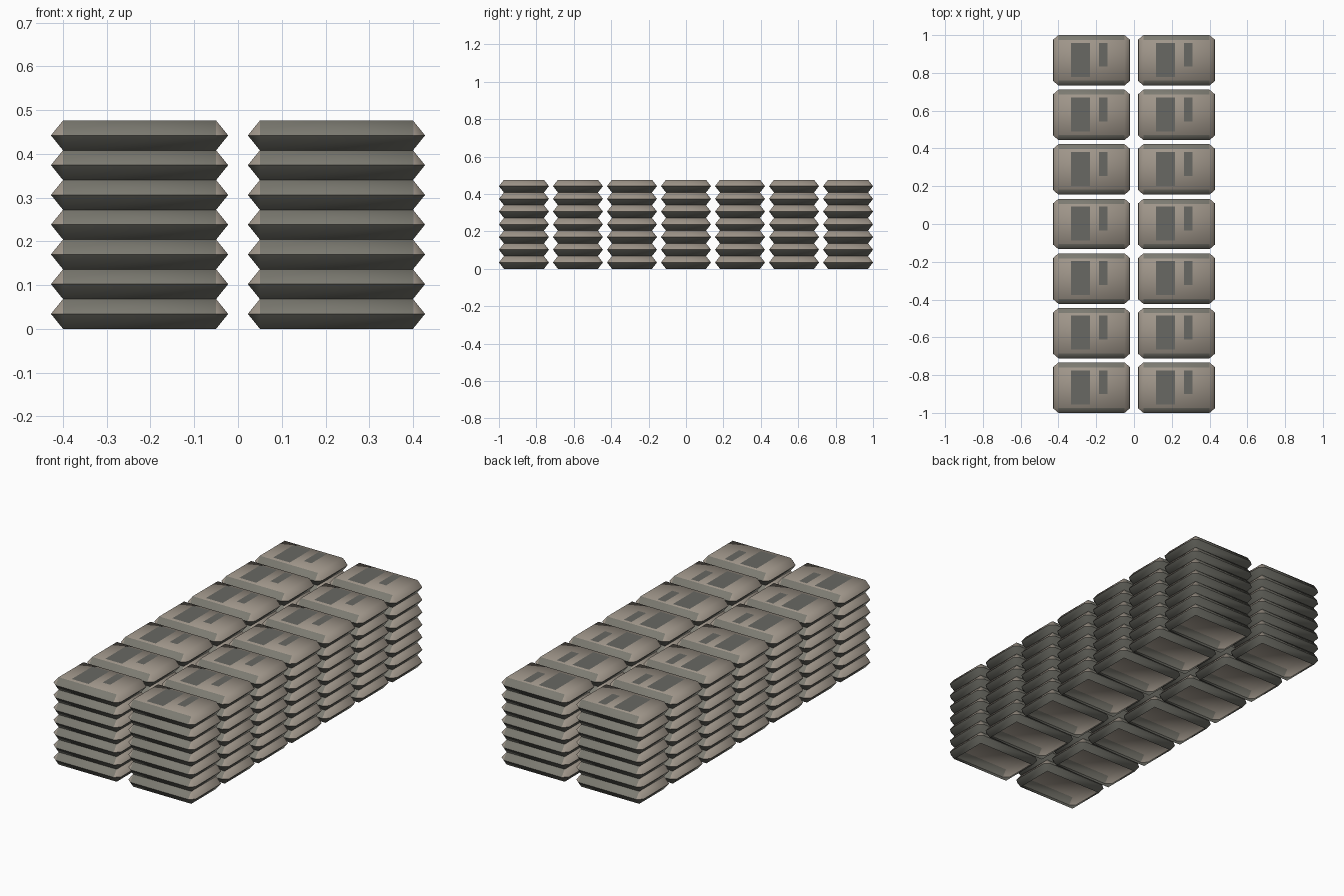
import bpy, bmesh, math

if "Cube" in bpy.data.objects:
    bpy.data.objects.remove(bpy.data.objects["Cube"])

# Flat colours (linear)
def material(name, rgb):
    m = bpy.data.materials.new(name)
    m.diffuse_color = (*rgb, 1)
    m.use_nodes = True
    m.node_tree.nodes["Principled BSDF"].inputs["Base Color"].default_value = m.diffuse_color
    return m

BEIGE = material("beige_sack", (0.35, 0.305, 0.255))
SEAM = material("grey_green_sack_ends", (0.20, 0.195, 0.165))
UNDER = material("dark_sack_underside", (0.14, 0.14, 0.12))
PRINT = material("dark_grey_print", (0.14, 0.14, 0.125))

HX, HY, H = 0.2025, 0.1335, 0.068     # widest half sizes, sack height
TX, TY = 0.175, 0.107                 # half sizes of the flat top and open bottom
MX, MY = 0.175, 0.110                 # where the bulging ridge corners are cut

# Sack: flat top, open bottom, bulging eight-sided ridge half way up
def sack_mesh():
    bm = bmesh.new()
    def flat(z):
        return [bm.verts.new((sx * TX, sy * TY, z))
                for sx, sy in ((-1, -1), (1, -1), (1, 1), (-1, 1))]
    low, high = flat(0), flat(H)
    ridge = [bm.verts.new((x, y, H / 2)) for x, y in (
        (-MX, -HY), (MX, -HY), (HX, -MY), (HX, MY),
        (MX, HY), (-MX, HY), (-HX, MY), (-HX, -MY))]
    bottom = bm.faces.new(low)
    bm.faces.new(high)
    for ring in (low, high):
        for i in range(4):
            j = (i + 1) % 4
            a, b, c = ridge[2 * i], ridge[2 * i + 1], ridge[(2 * i + 2) % 8]
            bm.faces.new((ring[i], ring[j], b, a))
            bm.faces.new((ring[j], c, b))
    bmesh.ops.recalc_face_normals(bm, faces=bm.faces)
    bm.faces.remove(bottom)
    # undersides are darkest, the upper long sides grey green
    for f in bm.faces:
        n = f.normal
        f.smooth = True
        if n.z < -0.1:
            f.material_index = 2
        elif abs(n.y) > 0.4 and abs(n.x) < 0.1:
            f.material_index = 1
    for e in bm.edges:
        e.smooth = len(e.link_faces) < 2 or e.calc_face_angle() < math.radians(60)
    me = bpy.data.meshes.new("sack")
    bm.to_mesh(me)
    bm.free()
    for m in (BEIGE, SEAM, UNDER):
        me.materials.append(m)
    return me

# Thin printed panels on the sack top
def print_mesh():
    bm = bmesh.new()
    for x0, x1, y0, y1 in ((-0.109, -0.008, -0.088, 0.092), (0.039, 0.085, -0.034, 0.092)):
        bm.faces.new([bm.verts.new((x, y, H + 0.0006))
                      for x, y in ((x0, y0), (x1, y0), (x1, y1), (x0, y1))])
    me = bpy.data.meshes.new("label_panels")
    bm.to_mesh(me)
    bm.free()
    me.materials.append(PRINT)
    return me

def place(name, me, loc):
    ob = bpy.data.objects.new(name, me)
    ob.location = loc
    bpy.context.collection.objects.link(ob)

# Stack: two columns, seven rows, seven layers
sack, labels = sack_mesh(), print_mesh()
PITCH = (1 - HY) / 3
for x in (-0.225, 0.225):
    for row in range(-3, 4):
        for layer in range(7):
            place("sack", sack, (x, row * PITCH, layer * H))
        place("label_panels", labels, (x, row * PITCH, 6 * H))
